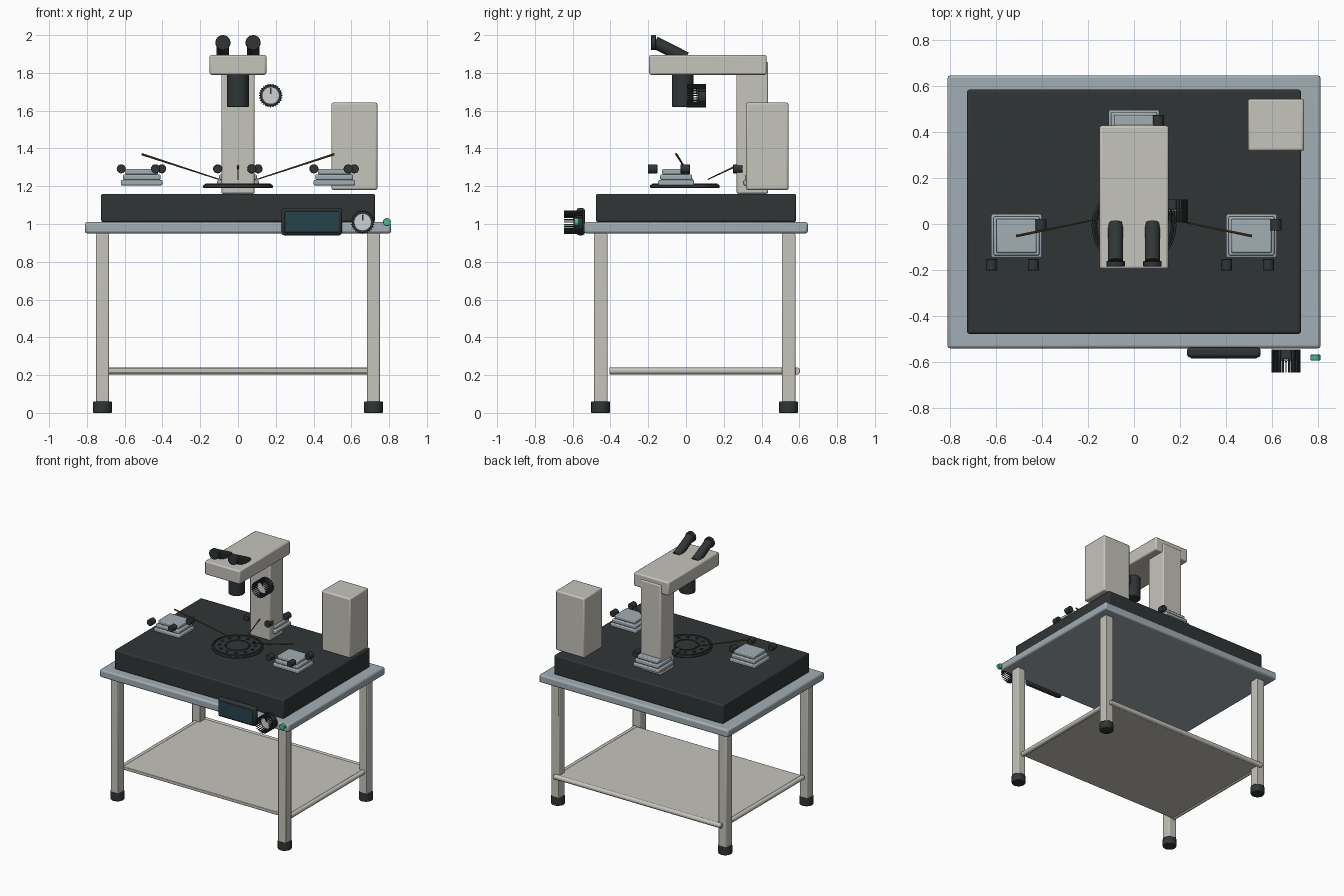
import bpy, bmesh, math
from mathutils import Vector

if "Cube" in bpy.data.objects:
    bpy.data.objects.remove(bpy.data.objects["Cube"])


def material(name, r, g, b):
    m = bpy.data.materials.new(name)
    m.diffuse_color = (r, g, b, 1)
    m.use_nodes = True
    m.node_tree.nodes["Principled BSDF"].inputs["Base Color"].default_value = m.diffuse_color
    return m


CREAM = material("cream_enamel", .56, .55, .50)
STEEL = material("blue_grey_steel", .36, .42, .45)
DARK = material("dark_plastic", .03, .036, .037)
PALE = material("dial_face", .62, .65, .66)
GLASS = material("screen_glass", .02, .055, .07)
GREEN = material("indicator_green", .05, .5, .3)
BRONZE = material("bronze", .12, .07, .025)


def finish(bm, name, mat, bevel=0, segments=2, smooth=True):
    mesh = bpy.data.meshes.new(name)
    bmesh.ops.recalc_face_normals(bm, faces=bm.faces)
    bm.to_mesh(mesh)
    bm.free()
    ob = bpy.data.objects.new(name, mesh)
    bpy.context.collection.objects.link(ob)
    mesh.materials.append(mat)
    if bevel:
        mod = ob.modifiers.new("bevel", 'BEVEL')
        mod.width, mod.segments = bevel, segments
        mod.limit_method = 'ANGLE'
    if smooth:
        bpy.ops.object.select_all(action='DESELECT')
        ob.select_set(True)
        bpy.context.view_layer.objects.active = ob
        bpy.ops.object.shade_smooth_by_angle(angle=math.radians(35))
    return ob


def box(name, x, y, z, mat, bevel=.008):
    """Box from (min, max) ranges."""
    bm = bmesh.new()
    bmesh.ops.create_cube(bm, size=1)
    for v in bm.verts:
        v.co = [(a + b) / 2 + c * (b - a) for (a, b), c in zip((x, y, z), v.co)]
    return finish(bm, name, mat, bevel)


def rod(name, a, b, r, mat, r2=None, sides=28, bevel=0):
    """Cylinder or cone between two points."""
    a, b = Vector(a), Vector(b)
    bm = bmesh.new()
    bmesh.ops.create_cone(bm, cap_ends=True, segments=sides, radius1=r,
                          radius2=r if r2 is None else r2, depth=(b - a).length)
    q = (b - a).to_track_quat('Z', 'Y')
    for v in bm.verts:
        v.co = q @ v.co + (a + b) / 2
    return finish(bm, name, mat, bevel)


def ring(name, c, r, tube, mat):
    bm = bmesh.new()
    prof = [bm.verts.new((c[0] + r + tube * math.cos(t), c[1], c[2] + tube * math.sin(t)))
            for t in (i * math.tau / 8 for i in range(8))]
    edges = [bm.edges.new((prof[i], prof[(i + 1) % 8])) for i in range(8)]
    bmesh.ops.spin(bm, geom=prof + edges, cent=c, axis=(0, 0, 1), angle=math.tau,
                   steps=40, use_merge=True)
    bmesh.ops.remove_doubles(bm, verts=bm.verts, dist=1e-5)
    return finish(bm, name, mat)


# table frame
box("table_top", (-.81, .81), (-.54, .645), (.95, 1.01), STEEL, .012)
box("instrument_base", (-.725, .725), (-.477, .583), (1.01, 1.16), DARK, .01)
for sx, side in ((-1, "left"), (1, "right")):
    for y, end in ((-.452, "front"), (.543, "back")):
        x = sx * .717
        box(f"{end}_{side}_leg", (x - .034, x + .034), (y - .036, y + .036), (.03, .95), CREAM, .006)
        rod(f"{end}_{side}_foot", (x, y, 0), (x, y, .06), .05, DARK, sides=20, bevel=.004)
    rod(f"{side}_rail", (sx * .717, -.405, .222), (sx * .717, .55, .222), .018, CREAM, sides=16)
rod("back_rail", (-.717, .585, .222), (.717, .585, .222), .019, CREAM, sides=16, bevel=.004)
box("lower_shelf", (-.705, .705), (-.405, .575), (.21, .235), CREAM, .004)

# microscope stand
box("column", (-.088, .088), (.267, .435), (1.16, 1.86), CREAM, .01)
box("arm", (-.15, .15), (-.195, .427), (1.79, 1.895), CREAM, .01)
rod("objective", (0, -.017, 1.62), (0, -.017, 1.80), .058, DARK, bevel=.004)
for sx, side in ((-1, "left"), (1, "right")):
    x = sx * .08
    rod(f"{side}_eyepiece_tube", (x, .0, 1.878), (x, -.165, 1.962), .033, DARK)
    rod(f"{side}_eyecup", (x, -.16, 1.96), (x, -.185, 1.96), .04, DARK, bevel=.003)

# specimen stage
rod("stage_disc", (0, -.006, 1.19), (0, -.006, 1.208), .184, DARK, sides=48, bevel=.004)
ring("stage_outer_ring", (0, -.006, 1.208), .168, .007, DARK)
ring("stage_inner_ring", (0, -.006, 1.208), .085, .006, DARK)
for i in range(12):
    t = i * math.tau / 12
    x, y = .128 * math.cos(t), -.006 + .128 * math.sin(t)
    rod(f"stage_stud_{i + 1}", (x, y, 1.2), (x, y, 1.214), .011, DARK, sides=12)


# micromanipulators: stepped plates with three knobs
def manipulator(name, cx, cy):
    for i, (w, d) in enumerate(((.22, .19), (.2, .17), (.175, .148))):
        z = 1.204 + i * .029
        box(f"{name}_plate_{i + 1}", (cx - w / 2, cx + w / 2), (cy - d / 2, cy + d / 2),
            (z, z + .029), STEEL, .007)
    for i, (dx, dy) in enumerate(((-.108, -.125), (.073, -.125), (.106, .048))):
        rod(f"{name}_knob_{i + 1}", (cx + dx, cy + dy - .025, 1.292),
            (cx + dx, cy + dy + .025, 1.292), .024, DARK, sides=20, bevel=.003)


for name, base, tip in (("left", (-.51, -.052), (-.1, .033)),
                        ("right", (.51, -.052), (.1, .033)),
                        ("rear", (0, .4), (0, .115))):
    manipulator(f"{name}_manipulator", *base)
    rod(f"{name}_probe", (*base, 1.37), (*tip, 1.236), .006, BRONZE, .003, sides=10)


# dial: body, pale face, pointer and a crown of ridges along y
def dial(name, x, y, z):
    rod(f"{name}_body", (x, y + .058, z), (x, y + .1, z), .058, DARK, sides=32, bevel=.003)
    rod(f"{name}_face", (x, y + .05, z), (x, y + .06, z), .046, PALE, sides=32)
    box(f"{name}_pointer", (x - .004, x + .004), (y + .046, y + .052), (z + .008, z + .04), DARK, 0)
    bm = bmesh.new()
    for i in range(28):
        t = i * math.tau / 28
        vs = bmesh.ops.create_cube(bm, size=1)["verts"]
        for v in vs:
            r, s = .058 + v.co.x * .009, v.co.z * .006
            v.co = (x + r * math.cos(t) - s * math.sin(t), y + .05 + v.co.y * .1,
                    z + r * math.sin(t) + s * math.cos(t))
    finish(bm, f"{name}_ridges", DARK, smooth=False)


dial("focus_dial", .173, .006, 1.68)
dial("control_dial", .66, -.645, 1.01)

# front control panel, indicator and power unit
box("control_panel", (.23, .55), (-.58, -.535), (.94, 1.085), DARK, .014)
box("control_screen", (.247, .533), (-.584, -.575), (.956, 1.068), GLASS, .003)
rod("indicator_lamp", (.788, -.592, 1.01), (.788, -.566, 1.01), .021, GREEN, sides=20, bevel=.003)
box("power_unit", (.494, .738), (.317, .543), (1.18, 1.642), CREAM, .01)
